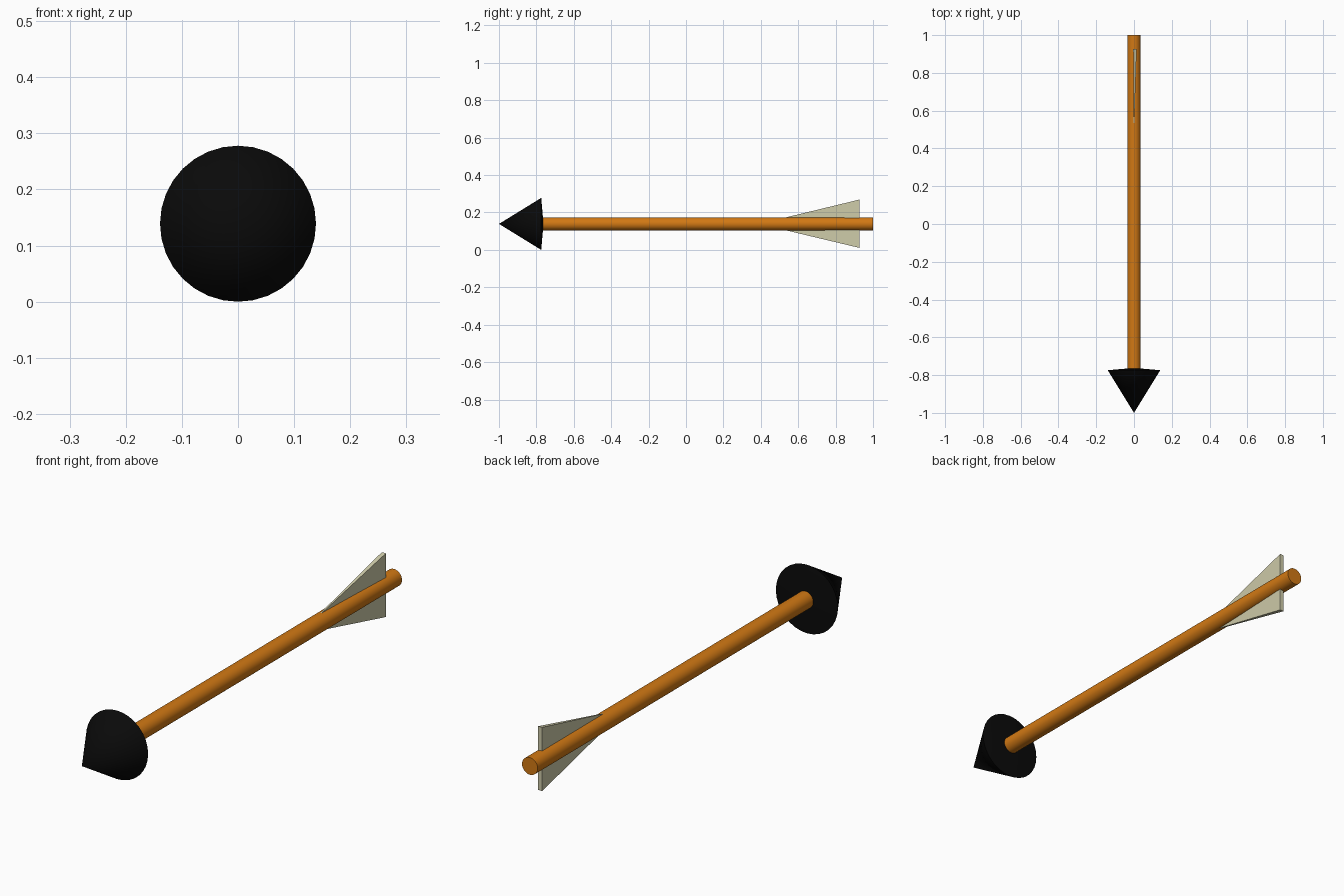
import bpy
import bmesh
from math import sin, cos, tau

if "Cube" in bpy.data.objects:
    bpy.data.objects.remove(bpy.data.objects["Cube"])

AXIS_Z = 0.139
SIDES = 32


def finish(name, bm, color, smooth=False):
    bmesh.ops.recalc_face_normals(bm, faces=bm.faces[:])
    mesh = bpy.data.meshes.new(name)
    bm.to_mesh(mesh)
    bm.free()
    obj = bpy.data.objects.new(name, mesh)
    obj.location.z = AXIS_Z
    bpy.context.collection.objects.link(obj)
    mat = bpy.data.materials.new(name + "_material")
    mat.diffuse_color = (*color, 1)
    mat.use_nodes = True
    mat.node_tree.nodes["Principled BSDF"].inputs["Base Color"].default_value = mat.diffuse_color
    mesh.materials.append(mat)
    if smooth:
        bpy.ops.object.select_all(action='DESELECT')
        obj.select_set(True)
        bpy.context.view_layer.objects.active = obj
        bpy.ops.object.shade_smooth_by_angle(angle=0.6)
    return obj


def ring(bm, y, r):
    return [bm.verts.new((r * sin(tau * i / SIDES), y, r * cos(tau * i / SIDES)))
            for i in range(SIDES)]


# Arrowhead: cone with a very shallow raised back
bm = bmesh.new()
rim = ring(bm, -0.774, 0.139)
for y in (-1.0, -0.762):
    point = bm.verts.new((0, y, 0))
    for i in range(SIDES):
        bm.faces.new((rim[i - 1], rim[i], point))
finish("arrowhead", bm, (0.003, 0.003, 0.003), True)

# Shaft: capped round rod
bm = bmesh.new()
front, back = ring(bm, -0.78, 0.035), ring(bm, 1.0, 0.035)
for i in range(SIDES):
    bm.faces.new((front[i - 1], front[i], back[i], back[i - 1]))
bm.faces.new(front)
bm.faces.new(back)
finish("shaft", bm, (0.64, 0.19, 0.007), True)

# Tail fin: thin upright wedge widening toward the back
bm = bmesh.new()
tip = bm.verts.new((-0.003, 0.39, 0))
rear = [bm.verts.new((x, 0.927, z)) for x, z in
        ((-0.004, -0.128), (0.014, -0.128), (0.014, 0.130), (-0.004, 0.130))]
bm.faces.new(rear)
for i in range(4):
    bm.faces.new((rear[i - 1], rear[i], tip))
finish("tail_fin", bm, (0.62, 0.6, 0.4))
